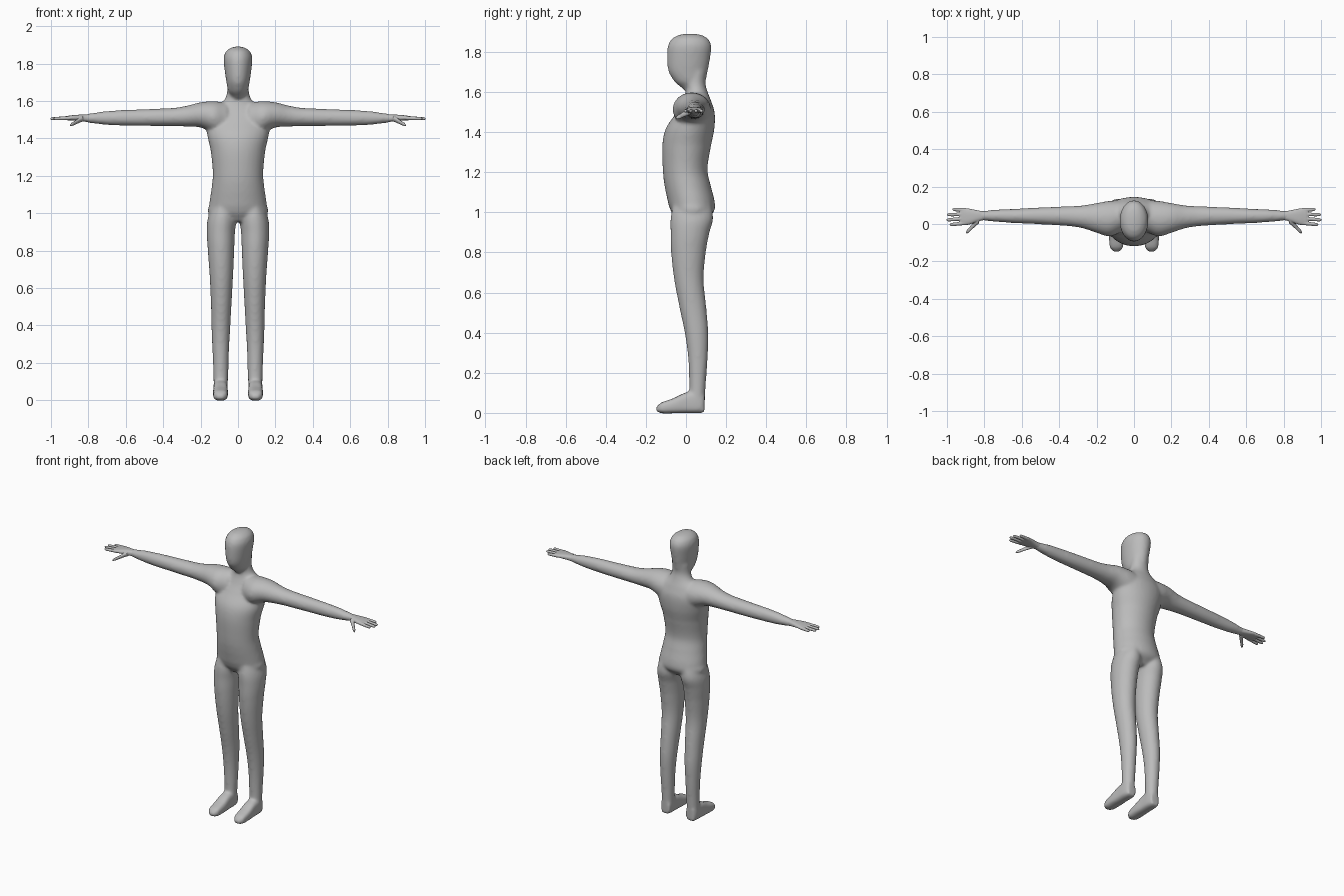
import bpy, bmesh
from math import cos, sin, pi

if "Cube" in bpy.data.objects:
    bpy.data.objects.remove(bpy.data.objects["Cube"])

grey = bpy.data.materials.new("plain_grey")
grey.use_nodes = True
grey.diffuse_color = (0.5, 0.5, 0.5, 1)
grey.node_tree.nodes["Principled BSDF"].inputs["Base Color"].default_value = (0.5, 0.5, 0.5, 1)


def spline(rows, steps=5):
    """Catmull-Rom blend between cross-sections."""
    out = []
    for i in range(len(rows) - 1):
        a, b = rows[max(i - 1, 0)], rows[i]
        c, d = rows[i + 1], rows[min(i + 2, len(rows) - 1)]
        for s in range(steps):
            t = s / steps
            row = [q + t * (r - p) / 2 + t * t * (2 * p - 5 * q + 4 * r - w) / 2
                   + t ** 3 * (3 * q - p - 3 * r + w) / 2
                   for p, q, r, w in zip(a, b, c, d)]
            row[0] = b[0] + t * (c[0] - b[0])
            out.append(row)
    return out + [rows[-1]]


def loft(bm, axis, rows, side=1, power=1.0, sides=32):
    """Skin rows of (position, min, max, min, max) along an axis."""
    others = [k for k in range(3) if k != axis]
    rings = []
    for pos, a0, a1, b0, b1 in spline(rows):
        ring = []
        for j in range(sides):
            c, s = cos(2 * pi * j / sides), sin(2 * pi * j / sides)
            c = abs(c) ** power * (1 if c > 0 else -1)
            s = abs(s) ** power * (1 if s > 0 else -1)
            co = [0, 0, 0]
            co[axis] = pos
            co[others[0]] = (a0 + a1) / 2 + c * (a1 - a0) / 2
            co[others[1]] = (b0 + b1) / 2 + s * (b1 - b0) / 2
            co[0] *= side
            ring.append(bm.verts.new(co))
        rings.append(ring)
    for r, q in zip(rings, rings[1:]):
        for j in range(sides):
            k = (j + 1) % sides
            bm.faces.new((r[j], r[k], q[k], q[j]))
    bm.faces.new(rings[0])
    bm.faces.new(rings[-1])


def skin(bm, name, voxel, rounds, grow):
    """Fuse the overlapping lofts into one smooth surface."""
    bmesh.ops.recalc_face_normals(bm, faces=bm.faces)
    mesh = bpy.data.meshes.new(name)
    bm.to_mesh(mesh)
    bm.free()
    mesh.materials.append(grey)
    ob = bpy.data.objects.new(name, mesh)
    bpy.context.collection.objects.link(ob)
    for poly in mesh.polygons:
        poly.use_smooth = True
    fuse = ob.modifiers.new("fuse", 'REMESH')
    fuse.mode = 'VOXEL'
    fuse.voxel_size = voxel
    fuse.use_smooth_shade = True
    soft = ob.modifiers.new("soften", 'SMOOTH')
    soft.factor = 0.5
    soft.iterations = rounds
    swell = ob.modifiers.new("swell", 'DISPLACE')
    swell.mid_level = 0
    swell.strength = grow


def sym(rows):
    return [(z, -w, w, f, b) for z, w, f, b in rows]


body = bmesh.new()
# Torso and neck: height, half width, front, back
loft(body, 2, sym([
    (.955, .08, -.04, .09), (1.0, .156, -.07, .135), (1.04, .153, -.086, .143),
    (1.14, .139, -.106, .12), (1.215, .133, -.114, .105), (1.34, .145, -.116, .124),
    (1.42, .163, -.098, .14), (1.5, .165, -.045, .141), (1.56, .125, -.012, .122),
    (1.6, .075, .0, .106), (1.64, .058, .0, .096), (1.7, .055, .01, .1)]))
# Head
loft(body, 2, sym([
    (1.615, .025, -.015, .06), (1.65, .05, -.054, .093), (1.7, .06, -.085, .106),
    (1.76, .069, -.092, .117), (1.83, .075, -.089, .125), (1.865, .063, -.07, .11),
    (1.882, .04, -.04, .08), (1.889, .015, -.01, .05)]))
for side in (1, -1):
    # Leg
    loft(body, 2, [
        (1.06, .03, .13, -.06, .12), (.97, .012, .16, -.075, .134),
        (.9, .018, .165, -.075, .115), (.81, .022, .16, -.073, .098),
        (.67, .028, .15, -.058, .086), (.52, .036, .143, -.03, .1),
        (.39, .043, .14, -.003, .11), (.267, .05, .135, .013, .106),
        (.14, .054, .13, .018, .097), (.03, .057, .128, .015, .092)], side)
    # Foot
    loft(body, 1, [
        (-.147, .075, .112, .008, .03), (-.125, .06, .128, 0, .05),
        (-.06, .055, .132, 0, .072), (0, .057, .13, 0, .1),
        (.05, .057, .13, 0, .1), (.09, .062, .124, 0, .09)], side, power=.6)
    # Arm
    loft(body, 0, [
        (.06, -.04, .125, 1.41, 1.59), (.13, -.065, .122, 1.43, 1.596),
        (.2, -.045, .11, 1.46, 1.591), (.27, -.022, .098, 1.465, 1.573),
        (.34, -.01, .093, 1.467, 1.561), (.5, .0, .087, 1.468, 1.554),
        (.63, .006, .08, 1.47, 1.549), (.72, .012, .076, 1.475, 1.542),
        (.8, .019, .07, 1.485, 1.53), (.84, .022, .068, 1.493, 1.525)], side)
skin(body, "body", .009, 10, .002)

for side, label in ((1, "left_hand"), (-1, "right_hand")):
    hand = bmesh.new()
    # Palm
    loft(hand, 0, [
        (.8, .022, .067, 1.489, 1.526), (.84, .012, .073, 1.492, 1.526),
        (.885, -.003, .082, 1.496, 1.523), (.92, -.004, .085, 1.498, 1.518),
        (.932, .003, .08, 1.502, 1.514)], side, power=.8)
    # Fingers: root y, tip y, tip x
    for y0, y1, tip in ((.005, -.004, .985), (.029, .022, 1.003),
                        (.052, .05, 1.0), (.074, .078, .97)):
        rows = []
        for t, r in ((0, .01), (.5, .009), (.9, .008), (1, .004)):
            x, y, z = .9 + t * (tip - .9), y0 + t * (y1 - y0), 1.508 - .003 * t
            rows.append((x, y - r, y + r, z - r, z + r))
        loft(hand, 0, rows, side, sides=12)
    # Thumb
    rows = []
    for t, r in ((0, .02), (.5, .014), (.88, .011), (1, .005)):
        x, y, z = .83 + .068 * t, .022 - .068 * t, 1.506 - .036 * t
        rows.append((x, y - r, y + r, z - r * .8, z + r * .8))
    loft(hand, 0, rows, side, sides=16)
    skin(hand, label, .003, 5, .0008)
